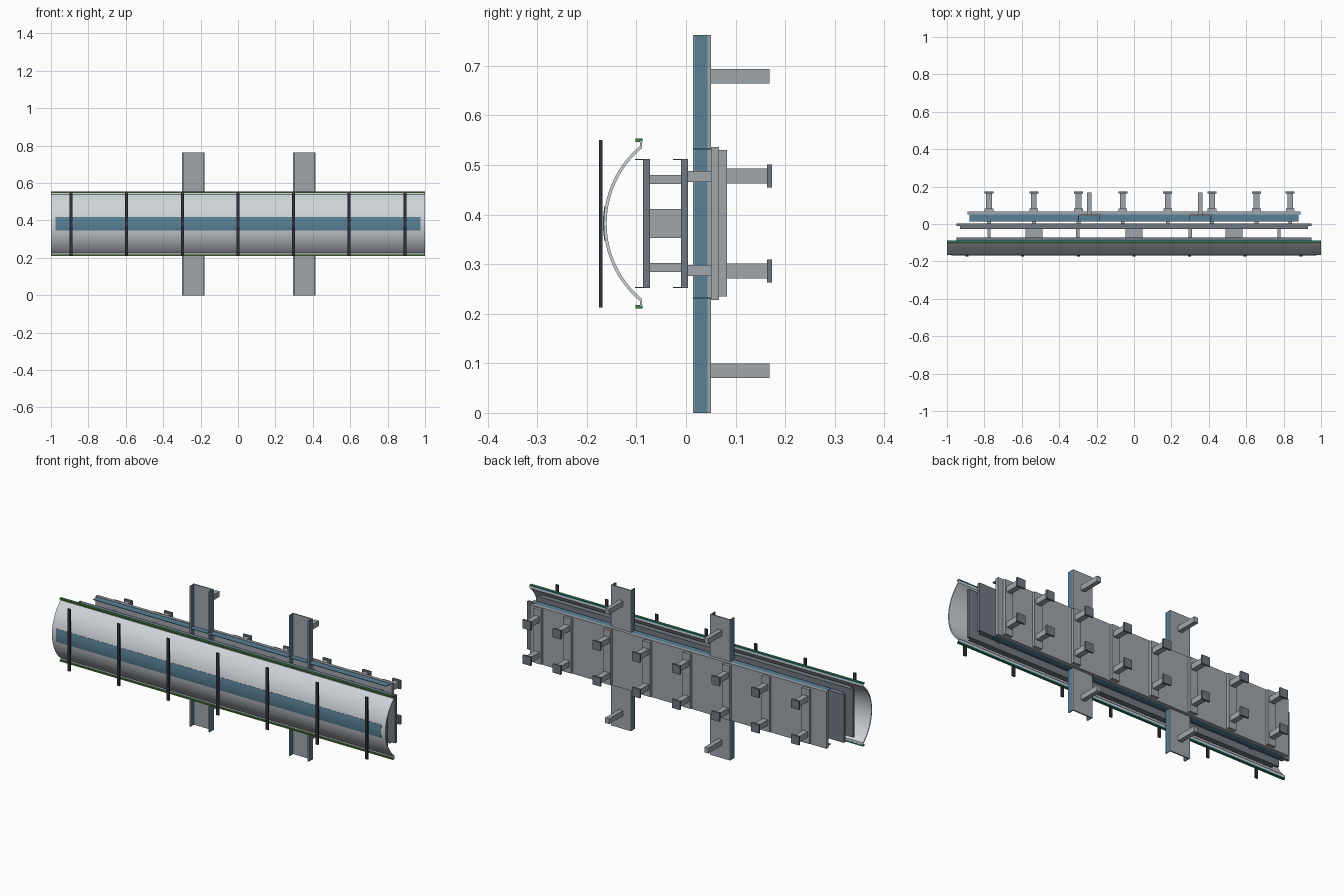
import bpy, bmesh
from math import sin, cos, radians

if "Cube" in bpy.data.objects:
    bpy.data.objects.remove(bpy.data.objects["Cube"])

def mat(name, r, g, b):
    m = bpy.data.materials.new(name)
    m.diffuse_color = (r, g, b, 1)
    m.use_nodes = True
    m.node_tree.nodes["Principled BSDF"].inputs["Base Color"].default_value = m.diffuse_color
    return m

BLUE = mat("blue", 0.10, 0.22, 0.31)
DARK = mat("dark_strap", 0.03, 0.03, 0.045)
GREEN = mat("green_trim", 0.08, 0.22, 0.03)
TEAL = mat("teal_trim", 0.02, 0.18, 0.18)
STEEL = mat("steel", 0.35, 0.38, 0.41)
SLATE = mat("slate", 0.16, 0.19, 0.22)
PALE = mat("pale_shell", 0.62, 0.66, 0.70)
CZ = 0.382  # height of the long axis

def finish(bm, name, material):
    bmesh.ops.recalc_face_normals(bm, faces=bm.faces)
    me = bpy.data.meshes.new(name)
    bm.to_mesh(me)
    bm.free()
    ob = bpy.data.objects.new(name, me)
    bpy.context.collection.objects.link(ob)
    me.materials.append(material)
    return ob

def box(name, x, y, z, material=STEEL):
    """Box from (min, max) ranges."""
    bm = bmesh.new()
    bmesh.ops.create_cube(bm, size=1)
    for v in bm.verts:
        v.co = [(r[0] + r[1]) / 2 + c * (r[1] - r[0]) for c, r in zip(v.co, (x, y, z))]
    return finish(bm, name, material)

def around(c, w):
    return (c - w / 2, c + w / 2)

def extrude_x(name, profile, x0, x1, material):
    """Extrude a closed (y, z) outline along x as quad strips with matching caps."""
    bm = bmesh.new()
    a = [bm.verts.new((x0, y, z)) for y, z in profile]
    b = [bm.verts.new((x1, y, z)) for y, z in profile]
    n = len(a)
    for i in range(n):
        j = (i + 1) % n
        bm.faces.new((a[i], a[j], b[j], b[i]))
    for ring in (a, b):
        for i in range(n // 2 - 1):
            bm.faces.new((ring[i], ring[i + 1], ring[n - 2 - i], ring[n - 1 - i]))
    ob = finish(bm, name, material)
    bpy.context.view_layer.objects.active = ob
    ob.select_set(True)
    bpy.ops.object.shade_smooth_by_angle(angle=radians(30))
    ob.select_set(False)
    return ob

def arc(radius, half_angle, steps):
    angles = [radians(-half_angle + 2 * half_angle * i / steps) for i in range(steps + 1)]
    return [(0.038 - radius * cos(t), CZ + radius * sin(t)) for t in angles]

# Curved front shell with short straight lips at its edges
outer, inner = arc(0.204, 50.2, 32), arc(0.198, 50.2, 32)
def lipped(pts):
    return [(pts[0][0], 0.216)] + pts + [(pts[-1][0], 0.548)]
extrude_x("front_shell", lipped(outer) + lipped(inner)[::-1], -1, 1, PALE)

# Blue stripe following the shell
extrude_x("front_stripe", arc(0.2055, 10, 8) + arc(0.2035, 10, 8)[::-1], -0.975, 0.975, BLUE)

# Edge trims
for side, s in (("lower", -1), ("upper", 1)):
    zr = around(CZ + s * 0.168, 0.007)
    box(side + "_green_trim", (-1, 1), (-0.102, -0.095), zr, GREEN)
    box(side + "_teal_trim", (-1, 1), (-0.095, -0.088), zr, TEAL)

# Vertical straps across the front
for i in range(7):
    box("front_strap", around(-0.893 + 0.2975 * i, 0.016), (-0.175, -0.168), (0.213, 0.55), DARK)

# Two inner plates with thin forward flanges
for name, y0, y1 in (("inner_plate", -0.087, -0.073), ("middle_plate", -0.010, 0.004)):
    box(name, (-0.95, 0.95), (y0, y1), (0.252, 0.512), SLATE)
    for z in (0.252, 0.510):
        box(name + "_flange", (-0.93, 0.93), (y0 - 0.016, y0), (z, z + 0.002), SLATE)

# Spacers between the plates
for x in (-0.535, 0, 0.535):
    box("wide_spacer", around(x, 0.092), (-0.073, -0.010), (0.353, 0.411))
for x in (-0.775, -0.3, 0.3, 0.775):
    for s in (-1, 1):
        box("small_spacer", around(x, 0.018), (-0.073, -0.010), around(CZ + s * 0.089, 0.018))

# Rear rail: back plate with blue top and bottom flanges
box("rail_plate", (-0.89, 0.89), (0.05, 0.067), (0.228, 0.536))
for z in (0.230, 0.531):
    box("rail_flange", (-0.88, 0.88), (0.014, 0.05), (z, z + 0.003), BLUE)

# Rib columns, each with connectors in front and two capped studs behind
for x in (-0.775, -0.535, -0.297, -0.06, 0.18, 0.417, 0.655, 0.835):
    box("rail_rib", around(x, 0.046), (0.067, 0.083), (0.235, 0.53))
    for s in (-1, 1):
        box("rail_connector", around(x, 0.02), (0.004, 0.05), around(CZ + s * 0.095, 0.022))
        zc = CZ + s * 0.096
        box("stud", around(x, 0.03), (0.083, 0.163), around(zc, 0.03))
        box("stud_cap", around(x, 0.048), (0.163, 0.173), around(zc, 0.047), SLATE)

# Upright channels, open to the front, with blue sides and rear arms
for x in (-0.24, 0.355):
    box("upright_web", around(x, 0.12), (0.043, 0.05), (0, 0.762))
    for s in (-1, 1):
        box("upright_side", around(x + s * 0.057, 0.005), (0.017, 0.043), (0, 0.762), BLUE)
        box("upright_lip", around(x + s * 0.056, 0.008), (0.014, 0.017), (0, 0.762))
        box("upright_arm", around(x, 0.024), (0.05, 0.168), around(CZ + s * 0.297, 0.029))
